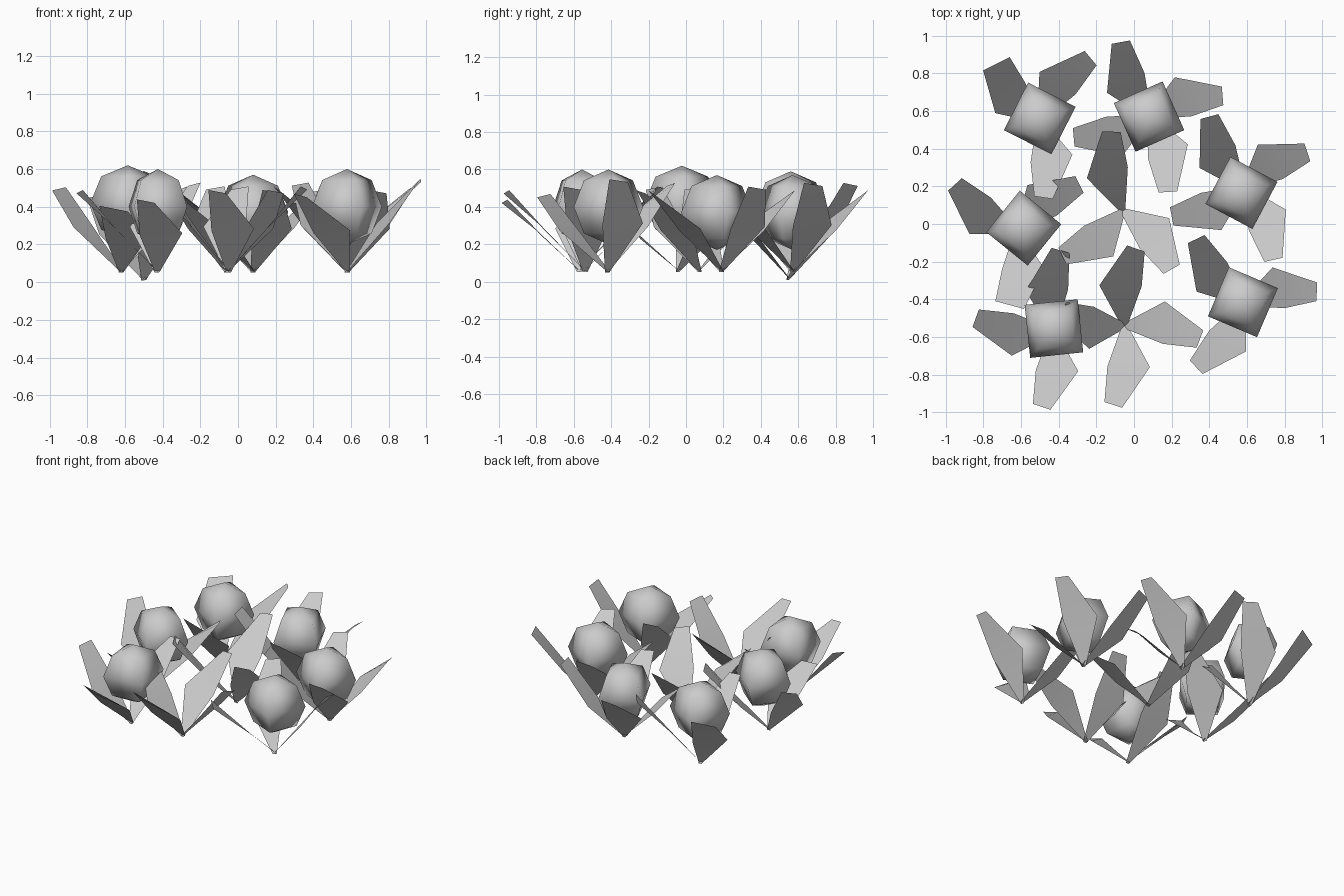
import bpy, bmesh, math
from mathutils import Vector

if "Cube" in bpy.data.objects:
    bpy.data.objects.remove(bpy.data.objects["Cube"])

# Plants: base point, then leaf tip points (optional 4th value: half width of tip)
PLANTS = [
    ((-.50, .55, .02), [(-.73, .85, .46, .08), (-.23, .88, .52), (-.48, .14, .48)]),
    ((.08, .57, .06), [(-.07, .965, .48), (.47, .68, .52), (.18, .17, .48), (-.32, .46, .48)]),
    ((.58, .19, .06), [(.92, .38, .50), (.40, .57, .48), (.20, .04, .50), (.74, -.19, .48)]),
    ((.58, -.42, .06), [(.97, -.36, .54), (.33, -.08, .52), (.33, -.76, .46)]),
    ((-.43, -.57, .06), [(-.84, -.50, .48), (-.49, -.97, .43), (-.39, -.14, .50)]),
    ((-.62, -.04, .06), [(-.95, .21, .495), (-.29, .21, .50), (-.66, -.43, .39, .08)]),
    ((-.05, -.54, .06), [(.35, -.61, .50), (.01, -.13, .50), (-.11, -.96, .48), (-.38, -.46, .48)]),
    ((-.06, .07, .06), [(-.12, .49, .50), (.20, -.24, .48), (-.38, -.17, .50)]),
]
# Bulbs: centre and corner heading in degrees
BULBS = [
    ((-.50, .56, .39), 18), ((.08, .57, .37), 69), ((.57, .165, .37), 17),
    ((.578, -.415, .40), 22), ((-.425, -.555, .40), 51), ((-.585, -.022, .42), 6),
]


def finish(bm, name):
    mesh = bpy.data.meshes.new(name)
    for f in bm.faces:
        f.smooth = True
    bm.to_mesh(mesh)
    bm.free()
    ob = bpy.data.objects.new(name, mesh)
    bpy.context.collection.objects.link(ob)
    return ob


def add_leaf(bm, base, tip, tip_half):
    """Lopsided blade: narrow base, wide shoulder, blunt, slightly twisted tip."""
    axis = tip - base
    length = axis.length
    axis.normalize()
    side = Vector((0, 0, 1)).cross(axis).normalized()
    normal = axis.cross(side)
    rows = [(-.02, -.02, .012, -.012, 0), (.50, .52, .165, -.06, .12),
            (1, 1, tip_half, -tip_half, -.25)]
    pairs = []
    for t1, t2, w1, w2, roll in rows:
        across = side * math.cos(roll) + normal * math.sin(roll)
        pairs.append([bm.verts.new(base + axis * length * t + across * w)
                      for t, w in ((t1, w1), (t2, w2))])
    for (a, b), (c, d) in zip(pairs, pairs[1:]):
        bm.faces.new((a, b, d, c))


# Leaf clusters
for i, (base, tips) in enumerate(PLANTS):
    bm = bmesh.new()
    for t in tips:
        add_leaf(bm, Vector(base), Vector(t[:3]), t[3] if len(t) > 3 else .05)
    finish(bm, f"leaf_cluster_{i + 1}")

# Four-sided smooth bulbs
for i, (centre, heading) in enumerate(BULBS):
    bm = bmesh.new()
    bmesh.ops.create_uvsphere(bm, u_segments=4, v_segments=4, radius=.2)
    ob = finish(bm, f"bulb_{i + 1}")
    ob.location = centre
    ob.rotation_euler.z = math.radians(heading)
